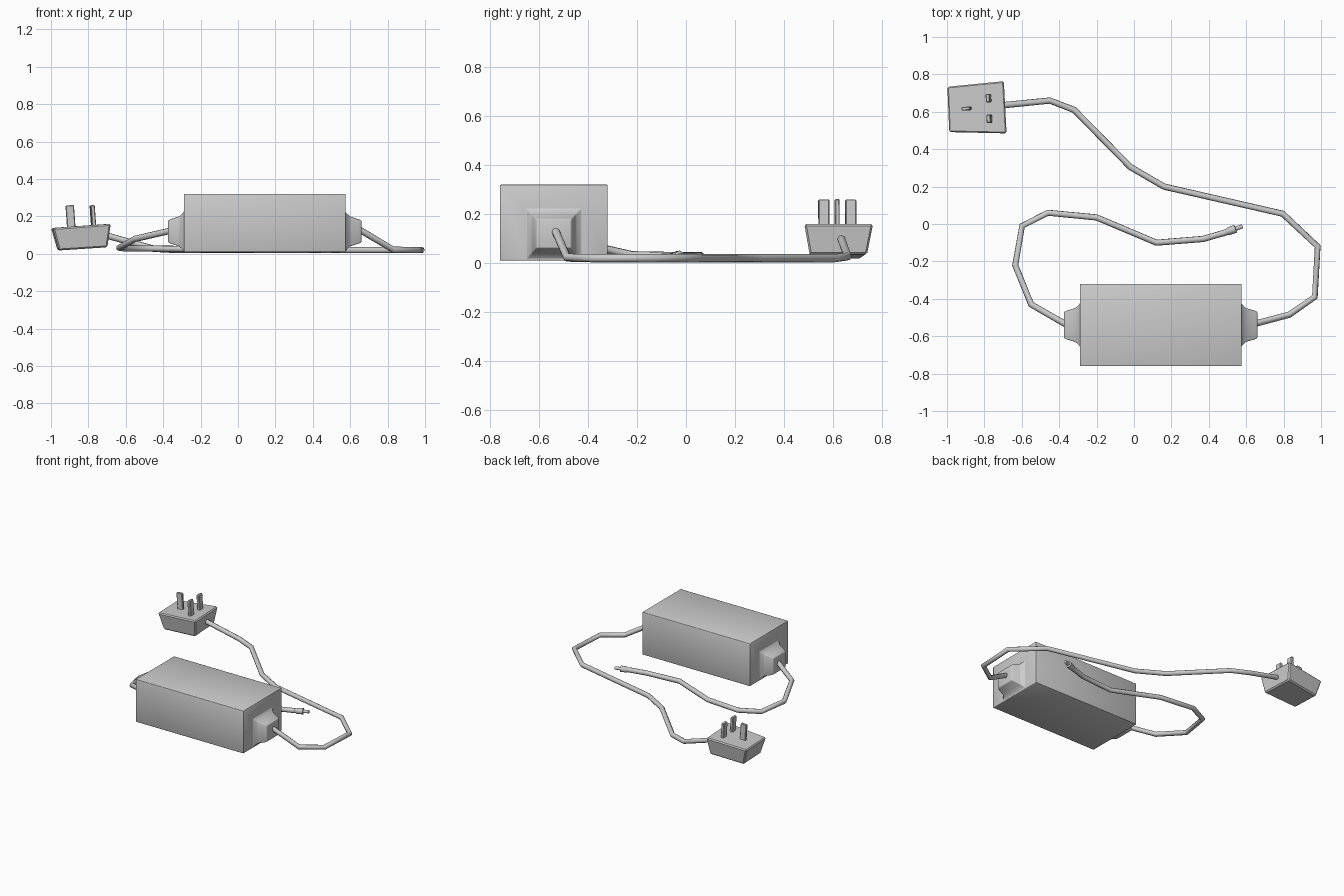
import bpy, bmesh
from mathutils import Vector

if "Cube" in bpy.data.objects:
    bpy.data.objects.remove(bpy.data.objects["Cube"])


def loft(name, rings, bevel, segments=2, angle=25):
    """Skin a list of four-cornered rings, cap the ends and round the edges."""
    bm = bmesh.new()
    loops = [[bm.verts.new(p) for p in ring] for ring in rings]
    for a, b in zip(loops, loops[1:]):
        for i in range(4):
            j = (i + 1) % 4
            bm.faces.new((a[i], a[j], b[j], b[i]))
    bm.faces.new(loops[0])
    bm.faces.new(loops[-1])
    bmesh.ops.recalc_face_normals(bm, faces=bm.faces[:])
    mesh = bpy.data.meshes.new(name)
    bm.to_mesh(mesh)
    bm.free()
    ob = bpy.data.objects.new(name, mesh)
    bpy.context.collection.objects.link(ob)
    mod = ob.modifiers.new("rounded_edges", 'BEVEL')
    mod.width = bevel
    mod.segments = segments
    mod.limit_method = 'ANGLE'
    mod.angle_limit = angle * 3.14159 / 180
    return ob


def section(x, y, z, hy, hz):
    return [(x, y - hy, z - hz), (x, y + hy, z - hz),
            (x, y + hy, z + hz), (x, y - hy, z + hz)]


def tube(name, points, radius, radii=None):
    """Straight-segmented round tube through the points."""
    cu = bpy.data.curves.new(name, 'CURVE')
    cu.dimensions = '3D'
    cu.bevel_depth = radius
    cu.bevel_resolution = 2
    cu.use_fill_caps = True
    sp = cu.splines.new('POLY')
    sp.points.add(len(points) - 1)
    for i, p in enumerate(points):
        sp.points[i].co = (*p, 1)
        sp.points[i].radius = radii[i] if radii else 1
    ob = bpy.data.objects.new(name, cu)
    bpy.context.collection.objects.link(ob)
    bpy.ops.object.select_all(action='DESELECT')
    ob.select_set(True)
    bpy.context.view_layer.objects.active = ob
    bpy.ops.object.convert(target='MESH')
    bpy.ops.object.shade_smooth_by_angle(angle=0.9)
    return ob


# Power brick with a flared cable boss on each end
cx, cy = 0.1425, -0.54
profile = [(0.517, 0.07, 0.058), (0.505, 0.076, 0.064), (0.457, 0.09, 0.08),
           (0.4325, 0.112, 0.102)]
left = [section(cx - d, cy, 0.12, hy, hz) for d, hy, hz in profile]
right = [section(cx + d, cy, 0.12, hy, hz) for d, hy, hz in reversed(profile)]
body = [section(cx + s * 0.4325, cy, 0.165, 0.22, 0.155) for s in (-1, 1)]
brick = loft("power_brick", left + body + right, 0.015)
brick.data.shade_smooth()

# Mains cable from the brick to the wall plug
tube("mains_cable", [
    (0.64, -0.535, 0.135), (0.83, -0.485, 0.022), (0.967, -0.39, 0.02),
    (0.982, -0.12, 0.02), (0.795, 0.055, 0.02), (0.16, 0.20, 0.02),
    (-0.02, 0.305, 0.02), (-0.32, 0.61, 0.02), (-0.45, 0.66, 0.027),
    (-0.71, 0.634, 0.10)], 0.017)

# Low-voltage cable
tube("output_cable", [
    (-0.355, -0.542, 0.125), (-0.55, -0.43, 0.08), (-0.635, -0.22, 0.032),
    (-0.598, -0.01, 0.028), (-0.46, 0.06, 0.028), (-0.20, 0.035, 0.025),
    (0.12, -0.10, 0.022), (0.37, -0.08, 0.022), (0.49, -0.045, 0.027)], 0.017)

# Barrel connector: sleeve, grip and narrow tip
start, end = Vector((0.47, -0.052, 0.026)), Vector((0.58, -0.012, 0.03))
steps = [(0, 0.017), (0.25, 0.017), (0.3, 0.021), (0.66, 0.022),
         (0.68, 0.012), (1, 0.011)]
tube("barrel_connector", [start.lerp(end, t) for t, r in steps], 1,
     [r for t, r in steps])

# Wall plug: tapered housing, slightly tilted, pins upward
top = [(-1.0, 0.735, 0.138), (-0.695, 0.765, 0.16),
       (-0.68, 0.483, 0.16), (-0.99, 0.49, 0.138)]
bottom = [(-0.965, 0.715, 0.018), (-0.71, 0.74, 0.035),
          (-0.698, 0.505, 0.035), (-0.957, 0.51, 0.018)]
loft("plug_housing", [bottom, top], 0.008, 1)

# Three pins
for name, x, y, sx, sy in (("earth_pin", -0.895, 0.617, 0.045, 0.02),
                           ("live_pin", -0.777, 0.673, 0.022, 0.045),
                           ("neutral_pin", -0.773, 0.563, 0.022, 0.045)):
    bpy.ops.mesh.primitive_cube_add(size=1, location=(x, y, 0.19),
                                    rotation=(0, -0.07, 0.05))
    pin = bpy.context.object
    pin.name = name
    pin.scale = (sx, sy, 0.14)
    bpy.ops.object.transform_apply(location=False, rotation=False, scale=True)
    mod = pin.modifiers.new("rounded_edges", 'BEVEL')
    mod.width = 0.004
    mod.segments = 1
